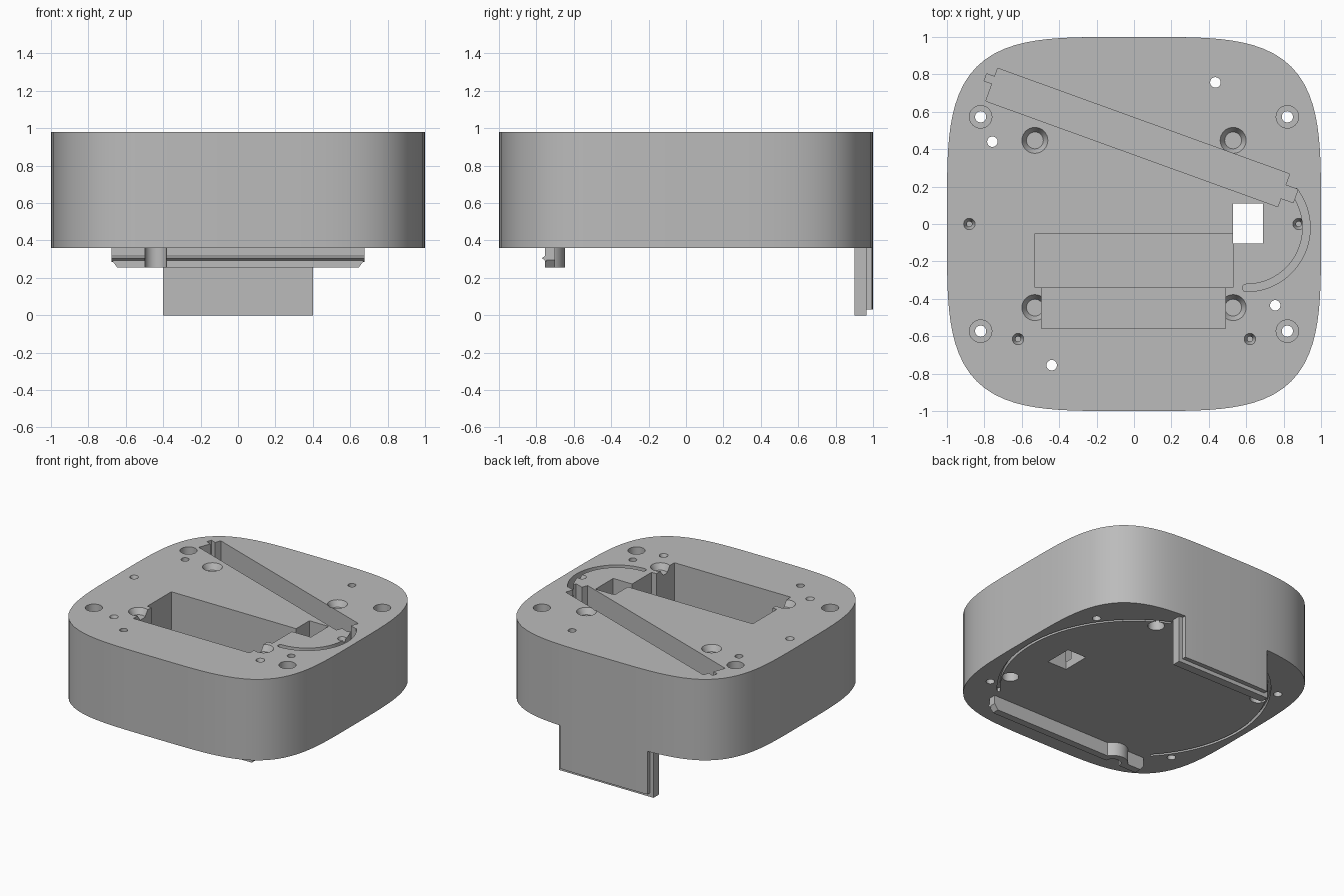
import bpy, bmesh
from math import cos, sin, pi, radians
from mathutils import Vector, Matrix

default = bpy.data.objects.get("Cube")
if default:
    bpy.data.objects.remove(default, do_unlink=True)

BOTTOM, TOP = 0.36, 0.98
OVER = 0.05

grey = bpy.data.materials.new("plain grey")
grey.use_nodes = True
grey.diffuse_color = (0.5, 0.5, 0.5, 1)
grey.node_tree.nodes["Principled BSDF"].inputs["Base Color"].default_value = (0.5, 0.5, 0.5, 1)


def finish(bm, name):
    bmesh.ops.recalc_face_normals(bm, faces=bm.faces)
    mesh = bpy.data.meshes.new(name)
    bm.to_mesh(mesh)
    bm.free()
    mesh.materials.append(grey)
    obj = bpy.data.objects.new(name, mesh)
    bpy.context.collection.objects.link(obj)
    return obj


def extrude(name, points, offset):
    """Sweep a flat outline along an offset vector."""
    bm = bmesh.new()
    face = bm.faces.new([bm.verts.new(p) for p in points])
    swept = bmesh.ops.extrude_face_region(bm, geom=[face])
    verts = [g for g in swept["geom"] if isinstance(g, bmesh.types.BMVert)]
    bmesh.ops.translate(bm, verts=verts, vec=Vector(offset))
    if face.is_valid and len(face.edges) and all(len(e.link_faces) > 2 for e in face.edges):
        bm.faces.remove(face)
    return finish(bm, name)


def prism(name, outline, z0, z1):
    return extrude(name, [(x, y, z0) for x, y in outline], (0, 0, z1 - z0))


def box(name, x0, x1, y0, y1, z0, z1):
    return prism(name, [(x0, y0), (x1, y0), (x1, y1), (x0, y1)], z0, z1)


def cone(name, x, y, r0, r1, z0, z1):
    """Round part with radius r0 at z0 and r1 at z1."""
    bm = bmesh.new()
    bmesh.ops.create_cone(bm, cap_ends=True, segments=32, radius1=r0, radius2=r1,
                          depth=z1 - z0,
                          matrix=Matrix.Translation((x, y, (z0 + z1) / 2)))
    return finish(bm, name)


def combine(obj, other, operation="DIFFERENCE"):
    other.hide_render = True
    mod = obj.modifiers.new("cut", "BOOLEAN")
    mod.operation = operation
    mod.solver = "EXACT"
    mod.object = other
    bpy.context.view_layer.objects.active = obj
    bpy.ops.object.modifier_apply(modifier=mod.name)
    bpy.data.objects.remove(other, do_unlink=True)


def arc_band(cx, cy, r0, r1, start, end, steps=40):
    """Outline of a curved band between two radii."""
    angles = [radians(start + (end - start) * i / steps) for i in range(steps + 1)]
    return ([(cx + r1 * cos(a), cy + r1 * sin(a)) for a in angles] +
            [(cx + r0 * cos(a), cy + r0 * sin(a)) for a in reversed(angles)])


# Rounded-square body
outline = []
for i in range(128):
    a = 2 * pi * i / 128
    r = (cos(a) ** 4 + sin(a) ** 4) ** -0.25
    outline.append((r * cos(a), r * sin(a)))
body = prism("body", outline, BOTTOM, TOP)


def cut_box(x0, x1, y0, y1, z0):
    combine(body, box("cutter", x0, x1, y0, y1, z0, TOP + OVER))


def cut_cone(x, y, r0, r1, z0, z1):
    combine(body, cone("cutter", x, y, r0, r1, z0, z1))


# Stepped pocket and the square opening beside it
cut_box(-0.53, 0.53, -0.34, -0.05, 0.42)
cut_box(-0.495, 0.49, -0.56, -0.335, 0.50)
cut_box(0.528, 0.69, -0.105, 0.11, BOTTOM - OVER)

# Slanted slot with a key notch at each end
half, w = 0.83, 0.093
slot = [(-half, -w), (half, -w), (half, -0.045), (half + 0.07, -0.045), (half + 0.07, 0.03),
        (half, 0.03), (half, w), (-half, w), (-half, 0.045), (-half - 0.045, 0.045),
        (-half - 0.045, 0.005), (-half, 0.005)]
tilt = Matrix.Rotation(radians(-19.9), 2)
slot = [tuple(tilt @ Vector(p) + Vector((0.02, 0.4625))) for p in slot]
combine(body, prism("cutter", slot, 0.45, TOP + OVER))

# Curved cable groove with a round end
combine(body, prism("cutter", arc_band(0.6, -0.02, 0.302, 0.342, -90, 38), 0.88, TOP + OVER))
cut_cone(0.6, -0.342, 0.02, 0.02, 0.88, TOP + OVER)

# Corner screw holes, wide at the top, and countersunk blind seats
for sx in (-1, 1):
    for sy in (-1, 1):
        cut_cone(sx * 0.82, sy * 0.573, 0.06, 0.06, 0.80, TOP + OVER)
        cut_cone(sx * 0.82, sy * 0.573, 0.03, 0.03, BOTTOM - OVER, 0.85)
        cut_cone(sx * 0.53, sy * 0.447, 0.045, 0.07, TOP - 0.045, TOP + 0.001)
    for x, y in ((0.88, 0.0), (0.62, -0.615)):
        cut_cone(sx * x, y, 0.014, 0.031, TOP - 0.04, TOP + 0.001)
        cut_cone(sx * x, y, 0.014, 0.014, TOP - 0.15, TOP - 0.03)

# Four through holes, wide at the underside
for x, y in ((0.435, 0.757), (-0.757, 0.44), (0.755, -0.435), (-0.44, -0.755)):
    cut_cone(x, y, 0.028, 0.028, BOTTOM - OVER, TOP + OVER)
    cut_cone(x, y, 0.058, 0.058, BOTTOM - OVER, 0.55)

# Circular seating groove on the underside
for start, end in ((-43, 66), (114, 223)):
    combine(body, prism("cutter", arc_band(0, 0, 0.93, 0.95, start, end),
                        BOTTOM - OVER, BOTTOM + 0.03))

# Rear tab: a flat inner plate and a shorter outer skin that follows the body
inner_tab = box("rear_tab_inner", -0.4, 0.4, 0.90, 0.965, 0, BOTTOM)
curve = [(0.37 - 0.74 * i / 16, (1 - (0.37 - 0.74 * i / 16) ** 4) ** 0.25) for i in range(17)]
outer_tab = prism("rear_tab_outer", [(-0.37, 0.96), (0.37, 0.96)] + curve, 0.03, BOTTOM)

# Front clip rail with chamfered lower corners
FRONT, BACK, LOW = -0.755, -0.70, 0.255
profile = [(-0.675, BOTTOM), (-0.675, 0.295), (-0.645, LOW),
           (0.645, LOW), (0.675, 0.295), (0.675, BOTTOM)]
rail = extrude("front_rail", [(x, FRONT, z) for x, z in profile], (0, BACK - FRONT, 0))

# Snap bead along the rail, and the half-round collar around the front hole
bead = extrude("bead", [(-0.675, FRONT + 0.01, 0.325), (-0.675, FRONT - 0.015, 0.305),
                        (-0.675, FRONT + 0.01, 0.285)], (1.35, 0, 0))
collar = cone("collar", -0.44, FRONT, 0.108, 0.108, LOW, BOTTOM)
combine(collar, box("cutter", -1, 1, FRONT - 0.3, FRONT, 0, 1))
combine(rail, collar, "UNION")
combine(rail, bead, "UNION")
combine(rail, cone("cutter", -0.44, FRONT, 0.058, 0.058, 0.1, 0.5))

# Smooth curved walls, keep edges crisp
bpy.ops.object.select_all(action="DESELECT")
for obj in (body, inner_tab, outer_tab, rail):
    obj.select_set(True)
bpy.context.view_layer.objects.active = body
bpy.ops.object.shade_smooth_by_angle(angle=radians(25))
